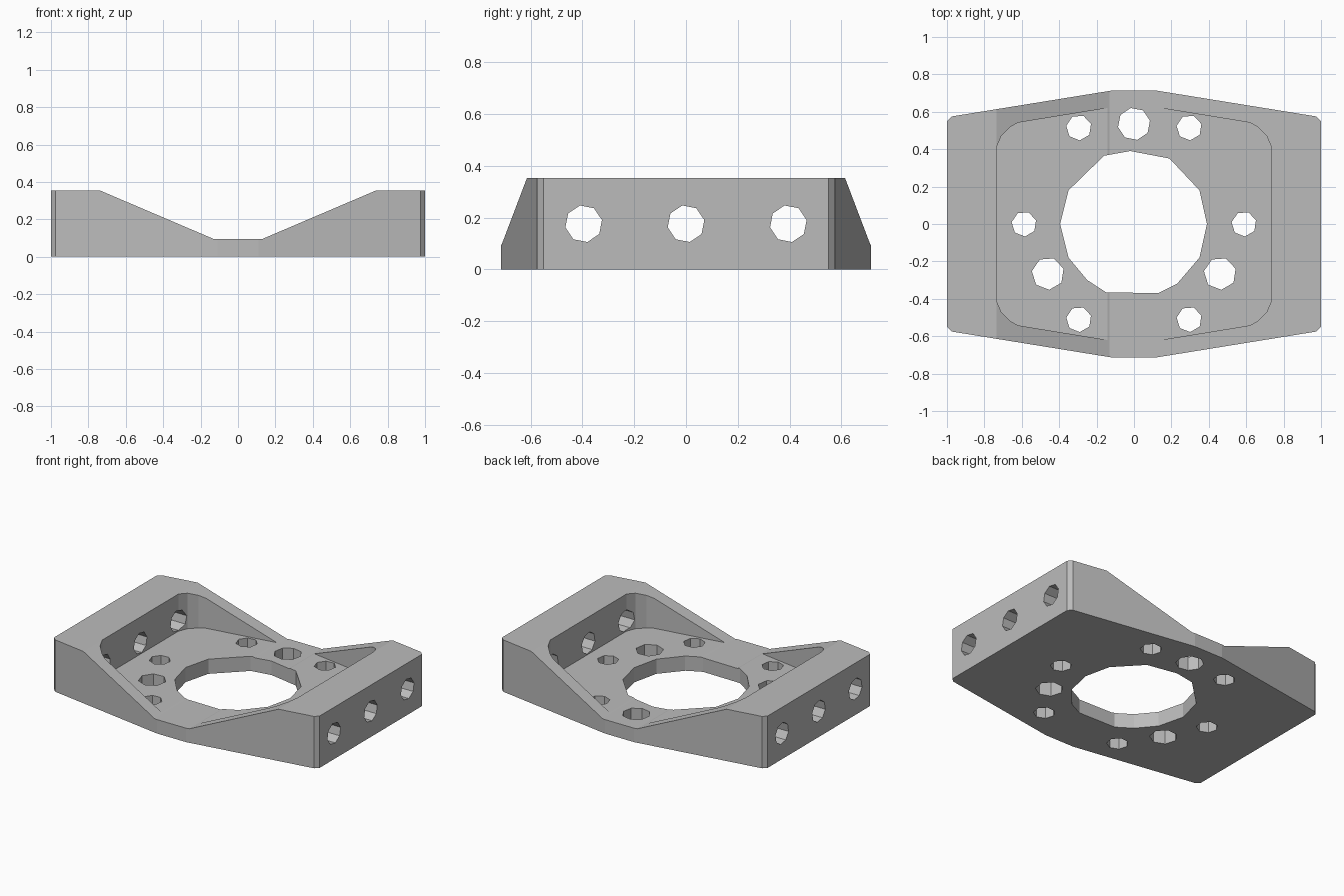
import bpy, bmesh
from math import sin, cos, pi
from mathutils import Vector

if "Cube" in bpy.data.objects:
    bpy.data.objects.remove(bpy.data.objects["Cube"], do_unlink=True)

grey = bpy.data.materials.new("plain grey")
grey.use_nodes = True
colour = (0.5, 0.5, 0.5, 1)
grey.diffuse_color = colour
grey.node_tree.nodes["Principled BSDF"].inputs["Base Color"].default_value = colour


def prism(name, points, axis, low, high):
    """Extrude a closed 2D outline along the given axis."""
    place = {"x": lambda a, b, c: (c, a, b),
             "y": lambda a, b, c: (a, c, b),
             "z": lambda a, b, c: (a, b, c)}[axis]
    bm = bmesh.new()
    face = bm.faces.new([bm.verts.new(place(a, b, low)) for a, b in points])
    extruded = bmesh.ops.extrude_face_region(bm, geom=[face])["geom"]
    shift = Vector(place(0, 0, high - low))
    bmesh.ops.translate(bm, vec=shift,
                        verts=[v for v in extruded if isinstance(v, bmesh.types.BMVert)])
    bmesh.ops.recalc_face_normals(bm, faces=bm.faces)
    mesh = bpy.data.meshes.new(name)
    bm.to_mesh(mesh)
    bm.free()
    mesh.materials.append(grey)
    obj = bpy.data.objects.new(name, mesh)
    bpy.context.collection.objects.link(obj)
    return obj


def four_way(quarter):
    """Mirror a quarter outline, listed anticlockwise from +x to +y, in both axes."""
    half = quarter + [(-x, y) for x, y in reversed(quarter)]
    return half + [(-x, -y) for x, y in half]


def circle(cx, cy, r, sides=8, turn=0.0):
    return [(cx + r * cos(2 * pi * i / sides + turn),
             cy + r * sin(2 * pi * i / sides + turn)) for i in range(sides)]


# Bracket body with clipped corners and slightly pointed long sides
bracket = prism("mounting_bracket",
                four_way([(1, 0.55), (0.975, 0.575), (0.11, 0.715)]), "z", 0, 0.353)


def cut(name, points, axis, low, high):
    cutter = prism(name, points, axis, low, high)
    cutter.hide_render = True
    mod = bracket.modifiers.new(name, "BOOLEAN")
    mod.operation = "DIFFERENCE"
    mod.solver = "EXACT"
    mod.object = cutter
    bpy.context.view_layer.objects.active = bracket
    bpy.ops.object.modifier_apply(modifier=name)
    bpy.data.objects.remove(cutter, do_unlink=True)


# Sloping dip across the top
cut("dip", [(-0.735, 0.353), (-0.13, 0.095), (0.13, 0.095), (0.735, 0.353),
            (0.735, 0.6), (-0.735, 0.6)], "y", -1, 1)

# Inner pocket between the end walls
cut("pocket", four_way([(0.735, 0.41), (0.71, 0.47), (0.66, 0.52),
                        (0.62, 0.542), (0.13, 0.622)]), "z", 0.1, 0.6)

# Large central opening
cut("opening", [(0.39, 0), (0.35, 0.18), (0.19, 0.35), (-0.02, 0.39), (-0.16, 0.365),
                (-0.35, 0.18), (-0.395, 0), (-0.35, -0.18), (-0.25, -0.3),
                (-0.15, -0.365), (0.13, -0.37), (0.23, -0.32), (0.35, -0.18)],
    "z", -0.2, 0.6)

# Floor holes: centre and radius, mirrored left to right
cut("floor_hole", circle(0, 0.535, 0.087, 8, 0.2), "z", -0.2, 0.6)
for x, y, r in [(0.295, 0.515, 0.068), (0.588, 0, 0.067),
                (0.46, -0.265, 0.087), (0.295, -0.51, 0.068)]:
    for side in (-1, 1):
        cut("floor_hole", circle(side * x, y, r, 7, 0.3), "z", -0.2, 0.6)

# Holes through both end walls
for y in (-0.395, 0, 0.395):
    cut("wall_hole", circle(y, 0.176, 0.072, 8, 0.2), "x", -1.2, 1.2)
